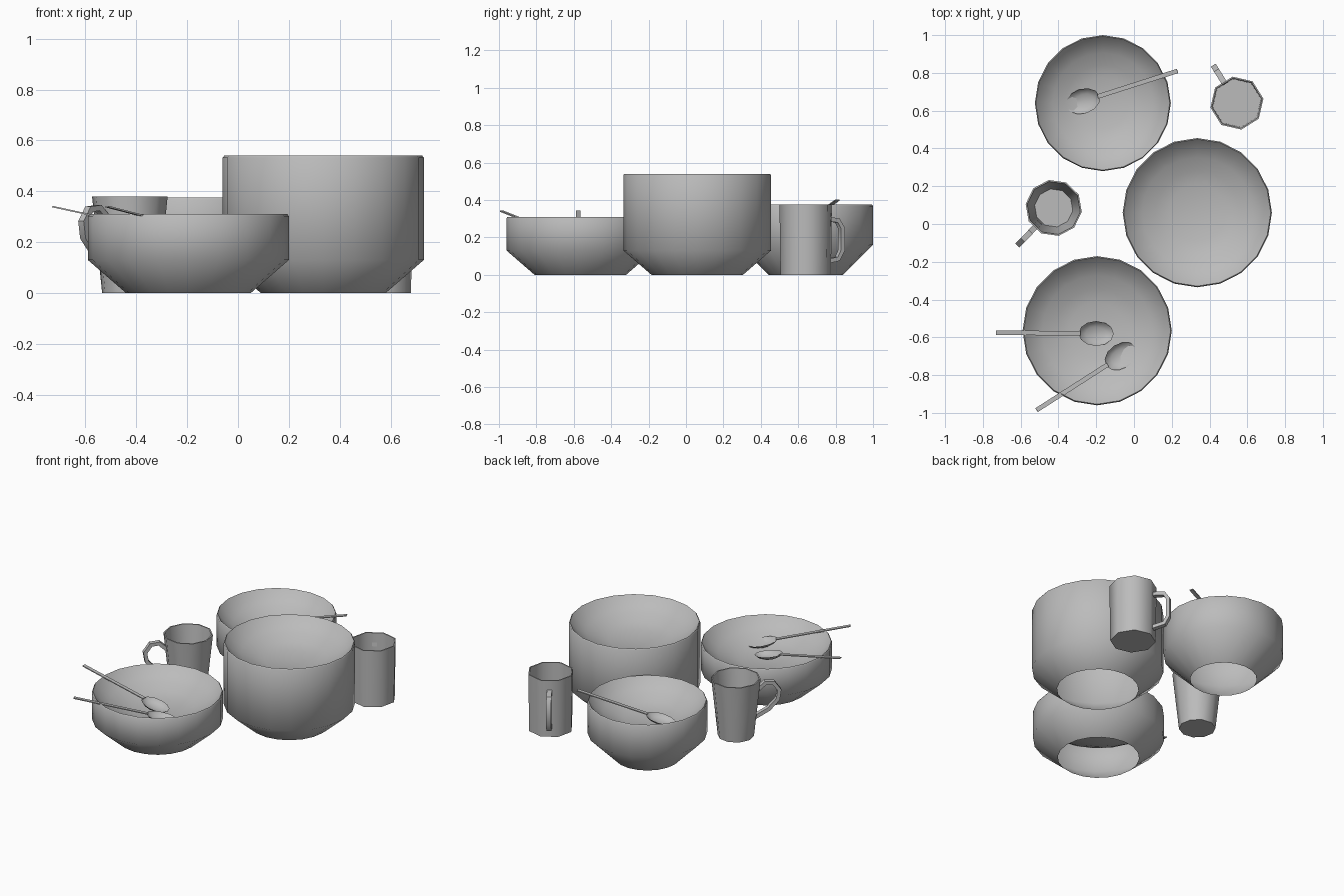
import bpy, bmesh
from math import radians, pi, cos, sin, atan2, hypot
from mathutils import Matrix, Vector

cube = bpy.data.objects.get("Cube")
if cube:
    bpy.data.objects.remove(cube)

grey = bpy.data.materials.new("plain grey")
grey.use_nodes = True
tone = (0.5, 0.5, 0.5, 1)
grey.diffuse_color = tone
grey.node_tree.nodes["Principled BSDF"].inputs["Base Color"].default_value = tone


def finish(bm, name, angle=60):
    """Turn a bmesh into a smooth-shaded grey object."""
    bmesh.ops.remove_doubles(bm, verts=bm.verts, dist=0.0005)
    bmesh.ops.recalc_face_normals(bm, faces=bm.faces)
    mesh = bpy.data.meshes.new(name)
    bm.to_mesh(mesh)
    bm.free()
    mesh.materials.append(grey)
    ob = bpy.data.objects.new(name, mesh)
    bpy.context.collection.objects.link(ob)
    bpy.ops.object.select_all(action='DESELECT')
    ob.select_set(True)
    bpy.context.view_layer.objects.active = ob
    bpy.ops.object.shade_smooth_by_angle(angle=radians(angle))
    return ob


def lathe(bm, profile, sides, turn=0.0):
    """Spin a (radius, height) profile about z."""
    verts = [bm.verts.new((r * cos(turn), r * sin(turn), z)) for r, z in profile]
    edges = [bm.edges.new(pair) for pair in zip(verts, verts[1:])]
    bmesh.ops.spin(bm, geom=verts + edges, axis=(0, 0, 1), cent=(0, 0, 0),
                   angle=2 * pi, steps=sides, use_merge=True)


def sweep(bm, path, across, thick):
    """Rectangular bar along a path; across is the width direction."""
    across = Vector(across)
    rings = []
    for i, p in enumerate(path):
        p = Vector(p)
        ahead = Vector(path[min(i + 1, len(path) - 1)]) - Vector(path[max(i - 1, 0)])
        up = across.cross(ahead).normalized() * thick
        rings.append([bm.verts.new(p + a * across + b * up)
                      for a, b in ((-1, -1), (1, -1), (1, 1), (-1, 1))])
    for r, s in zip(rings, rings[1:]):
        for k in range(4):
            bm.faces.new((r[k], r[k - 1], s[k - 1], s[k]))
    bm.faces.new(rings[0])
    bm.faces.new(rings[-1])


# Vessels: open-bottomed outer wall with a shallow dish set into the top
def vessel(name, x, y, radius, foot, shoulder, height):
    bm = bmesh.new()
    dish = [(0.985, 0), (0.88, 0.045), (0.74, 0.075), (0.56, 0.105), (0.38, 0.125), (0, 0.13)]
    profile = [(foot, 0), (radius, shoulder), (radius, height - 0.008)]
    profile += [(radius * r, height - d) for r, d in dish]
    lathe(bm, profile, 20)
    finish(bm, name).location = (x, y, 0)


vessel("tall_pot", 0.335, 0.06, 0.395, 0.245, 0.13, 0.54)
vessel("front_bowl", -0.195, -0.565, 0.395, 0.245, 0.13, 0.31)
vessel("back_bowl", -0.165, 0.64, 0.36, 0.2, 0.16, 0.375)


# Cups: thin-walled, with a bar handle looping out along local +x
def cup(name, x, y, foot, rim, height, sides, heading, loop):
    bm = bmesh.new()
    wall = 0.008
    lathe(bm, [(0, 0), (foot, 0), (rim, height), (rim - wall, height),
               (foot - wall, 0.02), (0, 0.02)], sides, pi / sides)
    ob = finish(bm, name)
    ob.location, ob.rotation_euler.z = (x, y, 0), heading
    bm = bmesh.new()
    sweep(bm, [(r, 0, z) for r, z in loop], (0, 0.015, 0), 0.012)
    ob = finish(bm, name + "_handle", 40)
    ob.location, ob.rotation_euler.z = (x, y, 0), heading


cup("straight_cup", 0.545, 0.64, 0.137, 0.142, 0.375, 8, radians(122),
    [(0.12, 0.3), (0.2, 0.29), (0.225, 0.25), (0.225, 0.13), (0.2, 0.085), (0.12, 0.07)])
cup("tapered_cup", -0.425, 0.085, 0.11, 0.15, 0.38, 10, radians(226),
    [(0.13, 0.29), (0.18, 0.335), (0.23, 0.33), (0.265, 0.28), (0.255, 0.22),
     (0.2, 0.16), (0.11, 0.11)])


# Spoons: an oval hollow and a flat handle running from it to the raised end
def spoon(name, bowl, end):
    bowl, end = Vector(bowl), Vector(end)
    run = end - bowl
    length = run.length
    bm = bmesh.new()
    lathe(bm, [(1, 0), (0.85, -0.014), (0.55, -0.026), (0, -0.03)], 12)
    bmesh.ops.scale(bm, vec=(0.095, 0.066, 1), verts=bm.verts)
    path = [(0.085, 0, 0), (0.15, 0, 0), (length - 0.12, 0, 0), (length, 0, 0)]
    sweep(bm, path, (0, 0.012, 0), 0.003)
    bmesh.ops.rotate(bm, verts=bm.verts, cent=(0, 0, 0), matrix=(
        Matrix.Rotation(atan2(run.y, run.x), 3, 'Z')
        @ Matrix.Rotation(-atan2(run.z, hypot(run.x, run.y)), 3, 'Y')))
    finish(bm, name).location = bowl


spoon("front_spoon_left", (-0.2, -0.58, 0.225), (-0.73, -0.575, 0.34))
spoon("front_spoon_right", (-0.07, -0.7, 0.225), (-0.515, -0.985, 0.34))
spoon("back_spoon", (-0.27, 0.65, 0.285), (0.23, 0.81, 0.4))
